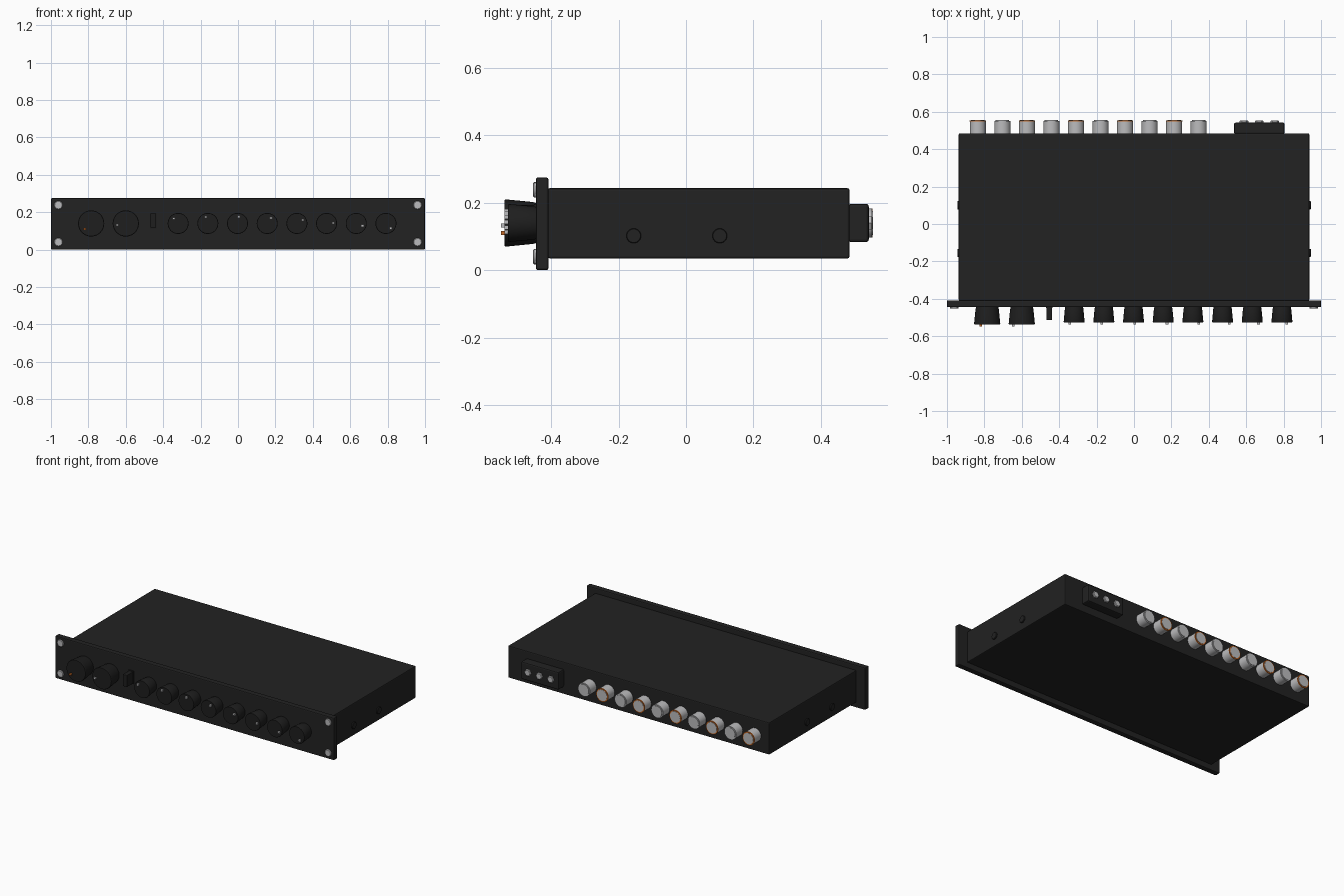
import bpy, math
from mathutils import Vector

if "Cube" in bpy.data.objects:
    bpy.data.objects.remove(bpy.data.objects["Cube"])


def material(name, rgb):
    m = bpy.data.materials.new(name)
    m.diffuse_color = (*rgb, 1)
    m.use_nodes = True
    m.node_tree.nodes["Principled BSDF"].inputs["Base Color"].default_value = m.diffuse_color
    return m


BLACK = material("case black", (0.016, 0.016, 0.016))
KNOB = material("knob black", (0.013, 0.013, 0.013))
SILVER = material("silver", (0.50, 0.50, 0.51))
ORANGE = material("orange", (0.55, 0.14, 0.02))


def box(name, lo, hi, mat, bevel=0.0):
    lo, hi = Vector(lo), Vector(hi)
    bpy.ops.mesh.primitive_cube_add(size=1, location=(lo + hi) / 2)
    ob = bpy.context.object
    ob.name = name
    ob.scale = hi - lo
    bpy.ops.object.transform_apply(location=False, rotation=False, scale=True)
    ob.data.materials.append(mat)
    if bevel:
        b = ob.modifiers.new("bevel", "BEVEL")
        b.width, b.segments = bevel, 2
    return ob


def lathe(name, start, axis, profile, mat, sides=32):
    """Solid of revolution: profile is (distance along axis, radius) pairs."""
    start, axis = Vector(start), Vector(axis)
    side = axis.cross(Vector((0, 0, 1)))
    verts, faces = [], []
    for d, r in profile:
        for k in range(sides):
            a = 2 * math.pi * k / sides
            verts.append((axis * d + side * (r * math.cos(a))
                          + Vector((0, 0, r * math.sin(a)))))
    for j in range(len(profile) - 1):
        for k in range(sides):
            n = (k + 1) % sides
            p, q = j * sides, (j + 1) * sides
            faces.append((p + n, p + k, q + k, q + n))
    faces.append(tuple(range(sides)))
    last = (len(profile) - 1) * sides
    faces.append(tuple(reversed(range(last, last + sides))))
    me = bpy.data.meshes.new(name)
    me.from_pydata(verts, [], faces)
    me.materials.append(mat)
    ob = bpy.data.objects.new(name, me)
    ob.location = start
    bpy.context.collection.objects.link(ob)
    bpy.ops.object.select_all(action="DESELECT")
    ob.select_set(True)
    bpy.context.view_layer.objects.active = ob
    # Outward normals, then smooth walls with crisp rims
    bpy.ops.object.mode_set(mode="EDIT")
    bpy.ops.mesh.select_all(action="SELECT")
    bpy.ops.mesh.normals_make_consistent(inside=False)
    bpy.ops.object.mode_set(mode="OBJECT")
    if sides > 8:
        bpy.ops.object.shade_smooth_by_angle(angle=math.radians(30))
    return ob


FRONT, REAR = (0, -1, 0), (0, 1, 0)
PANEL_Y, BACK_Y, MID_Z = -0.445, 0.485, 0.14

# Case and rack-mount front panel
box("case", (-0.937, -0.41, 0.035), (0.937, BACK_Y, 0.243), BLACK, 0.006)
box("front_panel", (-1, PANEL_Y, 0), (1, -0.408, 0.275), BLACK, 0.006)

# Mounting screws in the panel corners
for x in (-0.96, 0.96):
    for z in (0.04, 0.238):
        lathe("mounting_screw", (x, PANEL_Y + 0.002, z), FRONT,
              [(0, 0.023), (0.007, 0.023), (0.010, 0.020)], SILVER, 12)


# Flared knobs with a small pointer dot
def knob(name, x, radius, length, angle, reach, dot):
    lathe(name, (x, PANEL_Y + 0.001, MID_Z), FRONT,
          [(0, radius * 0.85), (0.012, radius * 0.89), (length - 0.004, radius),
           (length, radius * 0.97)], KNOB, 40)
    a = math.radians(angle)
    px, pz = x + reach * math.cos(a), MID_Z + reach * math.sin(a)
    ob = box(name + "_pointer", (px - 0.007, PANEL_Y - length - 0.010, pz - 0.006),
             (px + 0.007, PANEL_Y - length + 0.004, pz + 0.006), dot)
    return ob


knob("large_knob", -0.785, 0.070, 0.094, 220, 0.046, ORANGE)
knob("large_knob", -0.600, 0.070, 0.094, 190, 0.046, SILVER)
for i in range(8):
    knob("small_knob", -0.32 + 0.1587 * i, 0.056, 0.083, 132 - 25.5 * i, 0.036, SILVER)

# Toggle switch
box("switch_plate", (-0.470, PANEL_Y - 0.005, 0.113), (-0.436, PANEL_Y + 0.004, 0.197), KNOB)
box("switch_lever", (-0.468, PANEL_Y - 0.068, 0.117), (-0.438, PANEL_Y, 0.193), KNOB, 0.003)

# Rear sockets, every second one with an orange ring
for i in range(10):
    x = -0.835 + 0.1312 * i
    lathe("rear_socket", (x, BACK_Y - 0.002, MID_Z), REAR,
          [(0, 0.043), (0.068, 0.043)], SILVER, 32)
    if i % 2 == 0:
        lathe("socket_ring", (x, BACK_Y + 0.063, MID_Z), REAR,
              [(0, 0.0435), (0.005, 0.0435)], ORANGE, 32)
    lathe("socket_face", (x, BACK_Y + 0.064, MID_Z), REAR,
          [(0, 0.036), (0.006, 0.036)], SILVER, 32)

# Terminal block with three hexagonal screws
box("terminal_block", (0.535, BACK_Y - 0.003, 0.083), (0.805, 0.542, 0.197), BLACK, 0.008)
for x in (0.588, 0.670, 0.752):
    lathe("terminal_screw", (x, 0.538, MID_Z), REAR,
          [(0, 0.023), (0.012, 0.023), (0.015, 0.019)], SILVER, 6)

# Round covers on both sides
for s in (-1, 1):
    for y in (-0.155, 0.10):
        lathe("side_cover", (s * 0.935, y, 0.102), (s, 0, 0),
              [(0, 0.022), (0.008, 0.022), (0.010, 0.020)], BLACK, 24)
